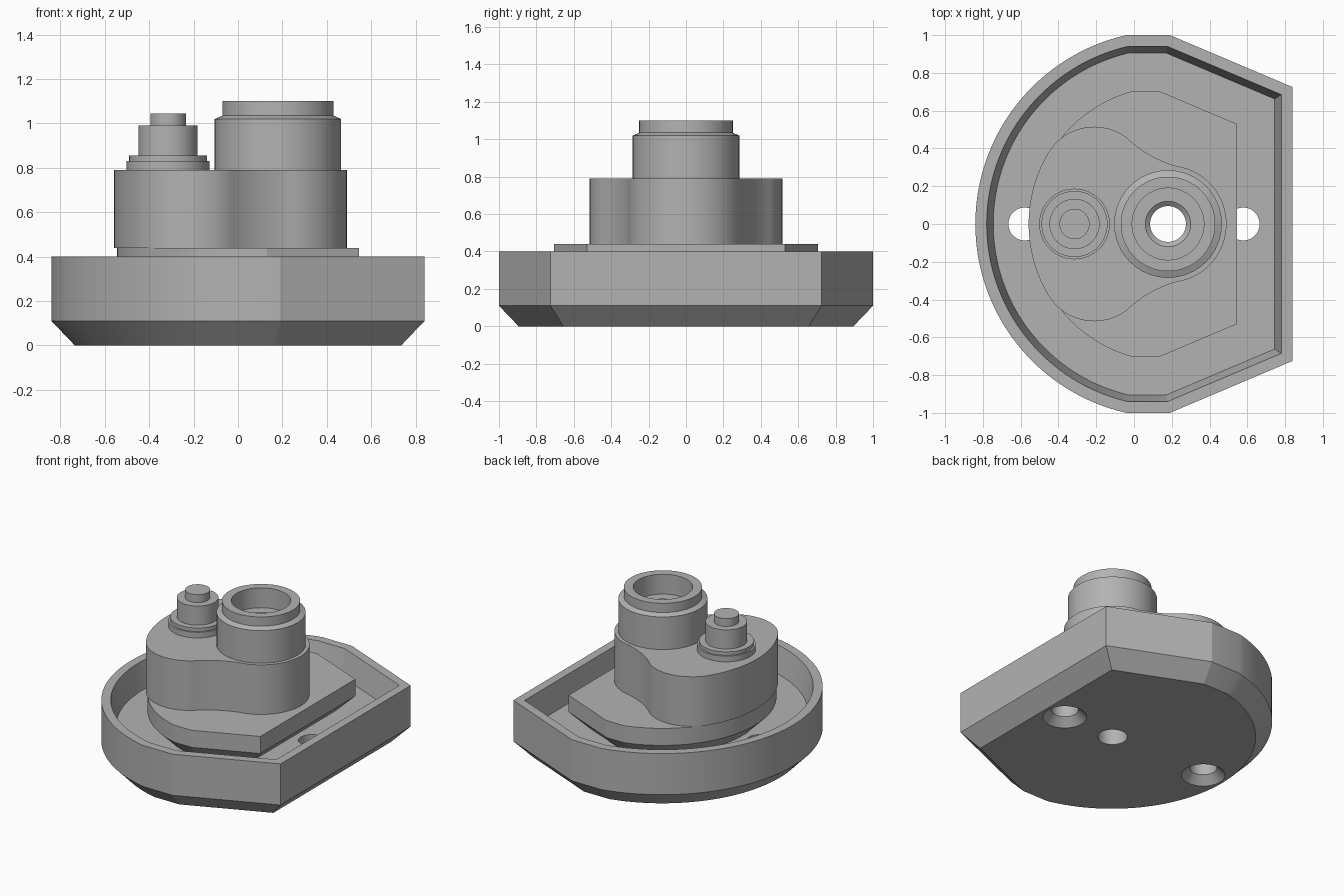
import bpy, bmesh
from math import sin, cos, asin, atan2, pi, hypot

if "Cube" in bpy.data.objects:
    bpy.data.objects.remove(bpy.data.objects["Cube"], do_unlink=True)

grey = bpy.data.materials.new("plain grey")
grey.use_nodes = True
grey.diffuse_color = (0.45, 0.45, 0.45, 1)
grey.node_tree.nodes["Principled BSDF"].inputs["Base Color"].default_value = (0.45, 0.45, 0.45, 1)

TUBE_X = 0.18
BUTTON_X = -0.315


def arc(cx, cy, r, a0, a1, n):
    return [(cx + r * cos(a0 + (a1 - a0) * i / n),
             cy + r * sin(a0 + (a1 - a0) * i / n)) for i in range(n + 1)]


def housing_outline(inset):
    """Rounded back, two short flats, two slanted cheeks, straight end."""
    r, top, end = 1.025 - inset, 1 - inset, 0.84 - inset
    nx, ny, c = 0.39, 0.921, 0.995 - inset
    a = asin(top / r)
    cheek, corner = (c - ny * top) / nx, (c - nx * end) / ny
    return arc(0.185, 0, r, pi - a, pi + a, 64) + [
        (cheek, -top), (end, -corner), (end, corner), (cheek, top)]


def finish(name, bm):
    bmesh.ops.recalc_face_normals(bm, faces=bm.faces)
    mesh = bpy.data.meshes.new(name)
    bm.to_mesh(mesh)
    bm.free()
    mesh.materials.append(grey)
    obj = bpy.data.objects.new(name, mesh)
    bpy.context.collection.objects.link(obj)
    return obj


def loft(name, rings):
    """Skin a stack of (outline, z) rings and cap both ends."""
    bm = bmesh.new()
    loops = [[bm.verts.new((x, y, z)) for x, y in pts] for pts, z in rings]
    for a, b in zip(loops, loops[1:]):
        for i in range(len(a)):
            j = (i + 1) % len(a)
            bm.faces.new((a[i], a[j], b[j], b[i]))
    bm.faces.new(loops[0])
    bm.faces.new(loops[-1])
    return finish(name, bm)


def turned(name, x, profile, n=64):
    """Stack of circles given as (radius, z)."""
    return loft(name, [(arc(x, 0, r, 0, 2 * pi * (n - 1) / n, n - 1), z) for r, z in profile])


def cut(obj, cutter):
    cutter.hide_render = True
    mod = obj.modifiers.new("hole", "BOOLEAN")
    mod.operation = "DIFFERENCE"
    mod.solver = "EXACT"
    mod.object = cutter
    bpy.context.view_layer.objects.active = obj
    bpy.ops.object.modifier_apply(modifier=mod.name)


# Open tray with chamfered underside and drafted inner wall
tray = loft("base_tray", [(housing_outline(d), z) for d, z in
            [(0.105, 0), (0, 0.11), (0, 0.4), (0.06, 0.4), (0.095, 0.22)]])

# Raised plate with the same outline, undercut at the foot
plate = loft("raised_plate", [(housing_outline(d), z) for d, z in
             [(0.395, 0.22), (0.295, 0.32), (0.295, 0.44)]])

# Upper body: two rounded shoulders blending into the tube boss
boss_r, back_r = 0.31, 0.735
sx, sy, sr = -0.21, 0.23, 0.285      # shoulder circle
fx, fy, fr = 0.387, 0.895, 0.61      # concave blend circle
boss_a = atan2(fy, fx - TUBE_X)
blend_a = atan2(fy - sy, fx - sx)
back_a = atan2(sy, sx - TUBE_X)
half = (arc(TUBE_X, 0, boss_r, 0, boss_a, 20)
        + arc(fx, fy, fr, boss_a - pi, blend_a - pi, 16)[1:]
        + arc(sx, sy, sr, blend_a, back_a, 20)[1:]
        + arc(TUBE_X, 0, hypot(sx - TUBE_X, sy) + sr, back_a, pi, 16)[1:])
body_outline = half + [(x, -y) for x, y in half[-2:0:-1]]
body = loft("upper_body", [(body_outline, 0.44), (body_outline, 0.79)])

# Tube with stepped lip and countersunk bore
tube = turned("tube", TUBE_X, [(0.285, 0.79), (0.285, 1.02), (0.25, 1.035), (0.25, 1.1),
                               (0.19, 1.1), (0.19, 0.96), (0.12, 0.96), (0.095, 0.94),
                               (0.095, 0.85)])

# Push button with two collars
button = turned("button", BUTTON_X, [(0.187, 0.79), (0.187, 0.83), (0.175, 0.83), (0.175, 0.855),
                                     (0.133, 0.855), (0.133, 0.99), (0.08, 0.99), (0.08, 1.045)])

# Central through hole and two countersunk screw holes
bore = turned("bore_cutter", TUBE_X, [(0.095, -0.1), (0.095, 0.93)])
for part in (tray, plate, body, tube):
    cut(part, bore)
cutters = [bore]
for x in (-0.578, 0.578):
    sink = turned("screw_cutter", x, [(0.15, -0.01), (0.087, 0.053), (0.087, 0.3)])
    cut(tray, sink)
    cutters.append(sink)
for c in cutters:
    bpy.data.objects.remove(c, do_unlink=True)

# Smooth the round walls, keep the edges crisp
bpy.ops.object.select_all(action="DESELECT")
for part in (tray, plate, body, tube, button):
    part.select_set(True)
bpy.context.view_layer.objects.active = tray
bpy.ops.object.shade_smooth_by_angle(angle=0.25)
